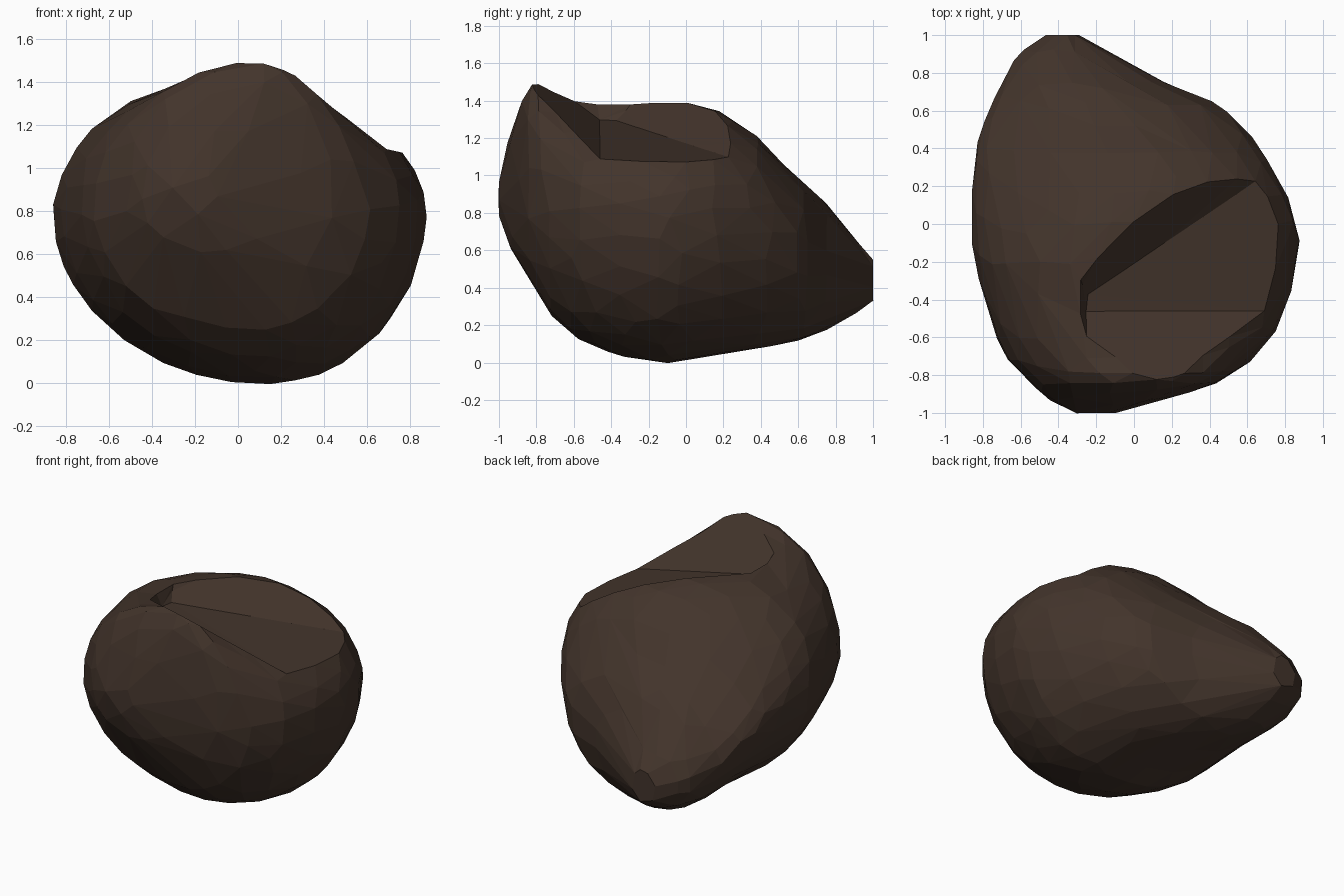
import bpy, bmesh
from math import sin, cos, pi

if "Cube" in bpy.data.objects:
    bpy.data.objects.remove(bpy.data.objects["Cube"])

# Cross-sections from front to back: y, left x, right x, widest z, bottom z, bottom x, top z, top x
STATIONS = [
    (-1.00, -0.30, -0.10, 0.90, 0.80, -0.18, 0.97, -0.18),
    (-0.94, -0.43, 0.12, 0.88, 0.62, -0.12, 1.22, -0.05),
    (-0.87, -0.52, 0.36, 0.86, 0.50, -0.05, 1.42, 0.05),
    (-0.81, -0.58, 0.50, 0.84, 0.40, 0.00, 1.49, 0.08),
    (-0.70, -0.68, 0.64, 0.82, 0.23, 0.08, 1.45, 0.00),
    (-0.50, -0.76, 0.78, 0.82, 0.09, 0.12, 1.40, -0.12),
    (-0.15, -0.85, 0.87, 0.80, 0.00, 0.13, 1.39, -0.12),
    (0.10, -0.86, 0.83, 0.80, 0.03, 0.12, 1.37, 0.05),
    (0.35, -0.84, 0.70, 0.76, 0.07, 0.06, 1.23, 0.10),
    (0.52, -0.80, 0.57, 0.68, 0.10, -0.05, 1.06, 0.00),
    (0.64, -0.75, 0.43, 0.60, 0.13, -0.15, 0.95, -0.12),
    (0.74, -0.70, 0.19, 0.54, 0.17, -0.25, 0.86, -0.28),
    (0.90, -0.61, -0.11, 0.48, 0.26, -0.35, 0.67, -0.38),
    (1.00, -0.47, -0.29, 0.44, 0.33, -0.37, 0.55, -0.37),
]
STEPS, SIDES = 70, 56


def section(y):
    """Smoothly interpolated cross-section at y."""
    n = len(STATIONS)
    for i in range(n - 1):
        a, b = STATIONS[i], STATIONS[i + 1]
        if y <= b[0] + 1e-6:
            h = b[0] - a[0]
            t = (y - a[0]) / h
            p, q = STATIONS[max(i - 1, 0)], STATIONS[min(i + 2, n - 1)]
            out = []
            for j in range(8):
                m0 = (b[j] - p[j]) / (b[0] - p[0]) * h
                m1 = (q[j] - a[j]) / (q[0] - a[0]) * h
                out.append((2*t**3 - 3*t*t + 1) * a[j] + (t**3 - 2*t*t + t) * m0
                           + (3*t*t - 2*t**3) * b[j] + (t**3 - t*t) * m1)
            return out


def dish(x, y):
    """Height of the sunken patch on top, with its surrounding walls."""
    floor = 1.24 - 0.22 * x + 0.75 * max(0, -0.46 - y)
    left = 3.0 * (-0.26 - x)
    diagonal = 2.5 * (-0.74 * (x + 0.20) + 0.67 * (y + 0.25))
    back = 0.8 * (-0.56 * (x - 0.13) + 0.83 * (y + 0.12))
    return floor + max(0, left, diagonal, back)


def make_object(name, bm):
    bmesh.ops.recalc_face_normals(bm, faces=bm.faces)
    mesh = bpy.data.meshes.new(name)
    bm.to_mesh(mesh)
    bm.free()
    ob = bpy.data.objects.new(name, mesh)
    bpy.context.collection.objects.link(ob)
    return ob


def bridge(bm, rings):
    """Skin a list of closed rings and cap both ends."""
    for a, b in zip(rings, rings[1:]):
        for k in range(len(a)):
            n = (k + 1) % len(a)
            bm.faces.new((a[k], a[n], b[n], b[k]))
    bm.faces.new(rings[0])
    bm.faces.new(rings[-1])


# Loft of the lump
bm = bmesh.new()
rings = []
for i in range(STEPS + 1):
    y, xl, xr, zm, zb, xb, zt, xt = section(-1 + 2 * i / STEPS)
    flat = 0.22 * min(1, max(0, (y + 0.2) / 0.4))   # flatter back-left slope
    ring = []
    for k in range(SIDES):
        c, s = cos(2 * pi * k / SIDES), sin(2 * pi * k / SIDES)
        cx, h = (xt, zt - zm) if s > 0 else (xb, zm - zb)
        e = 1 + flat if (s > 0 and c < 0) else 1
        x = cx + (abs(c) ** e) * (xr - cx if c > 0 else xl - cx)
        z = zm + h * (s ** e if s > 0 else s)
        ring.append(bm.verts.new((x, y, z)))
    rings.append(ring)
bridge(bm, rings)
boulder = make_object("boulder", bm)

# Cutter for the sunken patch: strips of the dish surface, closed above
bm = bmesh.new()
rings = []
N = 80
for i in range(N + 1):
    y = -1.1 + 1.7 * i / N
    ring = [bm.verts.new((-0.61 + 1.71 * k / N, y, dish(-0.61 + 1.71 * k / N, y)))
            for k in range(N + 1)]
    ring += [bm.verts.new((1.1, y, 4)), bm.verts.new((-0.61, y, 4))]
    rings.append(ring)
bridge(bm, rings)
cutter = make_object("dish_cutter", bm)
cutter.hide_render = True

cut = boulder.modifiers.new("dish", 'BOOLEAN')
cut.operation = 'DIFFERENCE'
cut.solver = 'EXACT'
cut.object = cutter

# Irregular flat facets
dec = boulder.modifiers.new("facets", 'DECIMATE')
dec.ratio = 0.045

mat = bpy.data.materials.new("dark_brown_stone")
mat.diffuse_color = (0.055, 0.034, 0.024, 1)
mat.use_nodes = True
mat.node_tree.nodes["Principled BSDF"].inputs["Base Color"].default_value = mat.diffuse_color
boulder.data.materials.append(mat)
